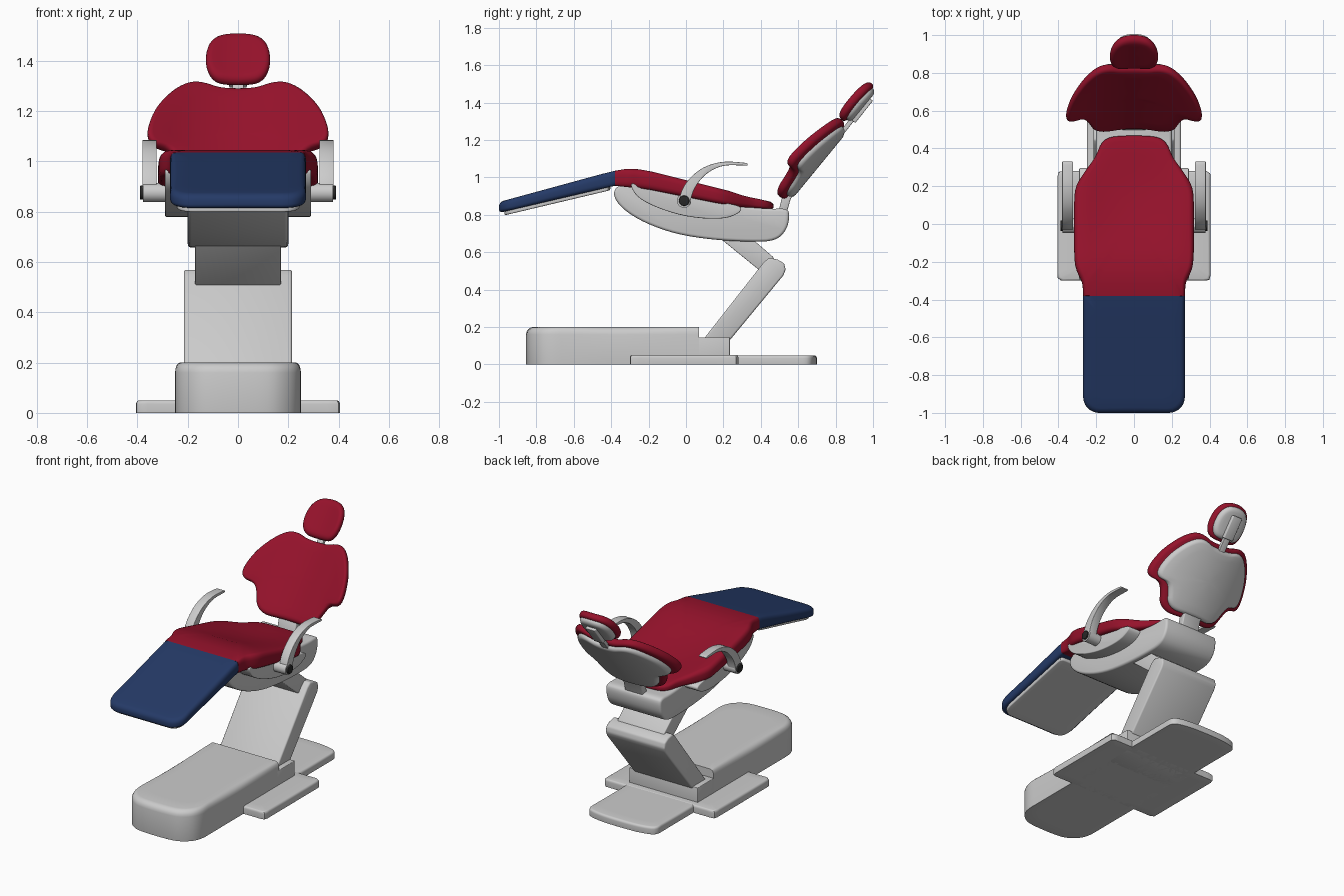
import bpy, bmesh, math
from mathutils import Vector

if "Cube" in bpy.data.objects:
    bpy.data.objects.remove(bpy.data.objects["Cube"])


def material(name, col):
    m = bpy.data.materials.new(name)
    m.diffuse_color = (*col, 1)
    m.use_nodes = True
    m.node_tree.nodes["Principled BSDF"].inputs["Base Color"].default_value = m.diffuse_color
    return m


RED = material("red", (0.30, 0.006, 0.024))
NAVY = material("navy", (0.018, 0.042, 0.135))
DARK = material("dark", (0.02, 0.02, 0.02))


def finish(name, bm, mat=None):
    bmesh.ops.recalc_face_normals(bm, faces=bm.faces[:])
    me = bpy.data.meshes.new(name)
    bm.to_mesh(me)
    bm.free()
    ob = bpy.data.objects.new(name, me)
    bpy.context.collection.objects.link(ob)
    if mat:
        me.materials.append(mat)
    bpy.ops.object.select_all(action='DESELECT')
    ob.select_set(True)
    bpy.context.view_layer.objects.active = ob
    bpy.ops.object.shade_smooth_by_angle(angle=math.radians(35))
    return ob


def chaikin(pts, n):
    for _ in range(n):
        pts = [q for a, b in zip(pts, pts[1:] + pts[:1])
               for q in (a * .75 + b * .25, a * .25 + b * .75)]
    return pts


def outline(half, count=112):
    """Mirror half an outline, round it and resample it evenly."""
    pts = [Vector(p) for p in half] + [Vector((-x, y)) for x, y in reversed(half)]
    pts = chaikin(pts, 3)
    seg = [(b - a).length for a, b in zip(pts, pts[1:] + pts[:1])]
    out, i, run = [], 0, 0.0
    for k in range(count):
        d = sum(seg) * k / count
        while run + seg[i] < d:
            run += seg[i]
            i += 1
        out.append(pts[i].lerp(pts[(i + 1) % len(pts)], (d - run) / max(seg[i], 1e-9)))
    return out


def pad(name, half, fmap, thick, r0, r1, mat=None, scale=1.0):
    """Rounded slab from a plan outline; fmap(u, v, h) bends it into place."""
    pts = outline(half)
    c = Vector((0, (min(p.y for p in pts) + max(p.y for p in pts)) / 2))
    arc = [math.pi / 2 * i / 4 for i in range(5)]
    inner = (.2, .4, .6, .8)
    rings = [(f, r0, 0) for f in inner]
    rings += [(1, r0 * (1 - math.sin(a)), r0 * (1 - math.cos(a))) for a in arc]
    rings += [(1, r1 * (1 - math.cos(a)), thick - r1 * (1 - math.sin(a))) for a in arc]
    rings += [(f, r1, thick) for f in reversed(inner)]
    bm = bmesh.new()
    rows = []
    for f, d, h in rings:
        row = []
        for p in pts:
            q = (p - c) * scale
            q = c + q * f * (1 - d / q.length)
            row.append(bm.verts.new(fmap(q.x, q.y, h / thick)))
        rows.append(row)
    n = len(pts)
    for a, b in zip(rows, rows[1:]):
        for i in range(n):
            j = (i + 1) % n
            bm.faces.new((a[i], a[j], b[j], b[i]))
    for row, h in ((rows[0], 0), (rows[-1], 1)):
        v = bm.verts.new(fmap(c.x, c.y, h))
        for i in range(n):
            bm.faces.new((row[i], row[(i + 1) % n], v))
    return finish(name, bm, mat)


def slab(name, prof, x0, x1, bevel=0.01, rounds=0, mat=None):
    """Side profile (y, z) extruded along x."""
    pts = chaikin([Vector(p) for p in prof], rounds)
    bm = bmesh.new()
    a = [bm.verts.new((x0, *p)) for p in pts]
    b = [bm.verts.new((x1, *p)) for p in pts]
    bm.faces.new(a)
    bm.faces.new(b[::-1])
    for i in range(len(pts)):
        j = (i + 1) % len(pts)
        bm.faces.new((a[i], b[i], b[j], a[j]))
    bmesh.ops.recalc_face_normals(bm, faces=bm.faces[:])
    if bevel:
        es = [e for e in bm.edges if e.calc_face_angle() > .6]
        bmesh.ops.bevel(bm, geom=es, offset=bevel, segments=3, profile=.5,
                        affect='EDGES', clamp_overlap=True)
    return finish(name, bm, mat)


def disc(y, z, r, n=32):
    return [(y + r * math.cos(2 * math.pi * i / n), z + r * math.sin(2 * math.pi * i / n)) for i in range(n)]


def lerp(table, t):
    for (a, u), (b, v) in zip(table, table[1:]):
        if t <= b:
            break
    return u + (v - u) * (t - a) / (b - a)


# floor base: rounded body, low rear block, side wings, rear plate
pad("base_body", [(.08, -.855), (.17, -.84), (.25, -.76), (.25, -.6), (.25, .05), (.25, .118), (.22, .12)],
    lambda x, y, h: (x, min(y, .07), .2 * h), .2, .001, .04)
slab("base_rear", [(.05, 0), (.235, 0), (.235, .145), (.05, .145)], -.25, .25, .004)
pad("base_wings", [(.36, -.30), (.395, -.30), (.405, -.29), (.405, -.25), (.405, .23), (.405, .27), (.395, .28), (.36, .28)],
    lambda x, y, h: (x, y, .05 * h), .05, .001, .015)
pad("rear_plate", [(.2, .1), (.25, .1), (.25, .15), (.25, .6), (.25, .66), (.20, .685), (.1, .70)],
    lambda x, y, h: (x, y, .048 * h), .048, .001, .015)

# folding lift arms
slab("lower_arm", [(.09, .13), (.235, .13), (.52, .475), (.533, .505), (.525, .54), (.49, .56),
                   (.445, .57), (.415, .545)], -.215, .215, .01)
slab("upper_arm", [(.15, .70), (.39, .505), (.43, .51), (.48, .54), (.465, .575), (.32, .70)], -.17, .17, .005)

# seat frame: central hull and wider side flange
slab("seat_hull", [(-.375, .95), (-.39, .90), (-.34, .83), (-.22, .755), (-.05, .695), (.15, .665), (.35, .655),
                   (.48, .66), (.54, .72), (.555, .80), (.54, .835), (.44, .83), (.25, .85), (0, .89),
                   (-.2, .94), (-.31, .97)], -.2, .2, .015, 2)
slab("seat_flange", [(-.30, .96), (-.26, .89), (-.14, .83), (.02, .785), (.2, .775), (.29, .81), (.30, .845),
                     (.2, .865), (0, .905), (-.2, .95), (-.28, .97)], -.29, .29, .012, 2)

# seat and leg cushions
TOP = [(-1, .868), (-.45, 1.018), (-.38, 1.035), (-.32, 1.045), (-.25, 1.043), (-.18, 1.03),
       (0, .985), (.2, .935), (.38, .892), (.47, .865)]
BOT = [(-1, .81), (-.38, .955), (-.2, .935), (0, .895), (.25, .845), (.47, .828)]


def seat_map(x, y, h):
    y = max(y, -.38)
    dish = .028 * max(0, 1 - (x / .26) ** 2) * max(0, math.sin(math.pi * min(1, max(0, (y + .15) / .6))))
    b, t = lerp(BOT, y), lerp(TOP, y) - dish
    return x, y, b + (t - b) * h


def leg_map(x, y, h):
    y = min(y, -.38)
    b, t = lerp(BOT, y), lerp(TOP, y)
    return x, y, b + (t - b) * h


pad("seat_cushion", [(.24, -.41), (.27, -.408), (.27, -.375), (.272, -.31), (.295, -.27), (.317, -.21), (.317, 0),
                     (.317, .15), (.305, .21), (.255, .285), (.2, .36), (.18, .42), (.14, .46), (.05, .468)],
    seat_map, .08, .025, .028, RED)
pad("leg_cushion", [(.14, -1), (.22, -1), (.27, -.95), (.27, -.86), (.27, -.40), (.27, -.352), (.24, -.35)],
    leg_map, .07, .022, .028, NAVY)
pad("leg_plate", [(.14, -.97), (.21, -.97), (.245, -.93), (.245, -.85), (.245, -.45), (.245, -.41), (.21, -.405)],
    lambda x, y, h: (x, y, .797 + (y + .97) * .237 + .022 * h), .022, .008, .004)


# backrest and headrest: pads on a leaning, wrapped surface, with shells behind
def lean(y0, z0, slope, k, t0, t):
    def f(x, z, h):
        d = t0 + t * h
        return x, y0 + (z - z0) * slope - k * x * x + .77 * d, z - .63 * d
    return f


BACK = [(.08, .91), (.16, .915), (.215, .95), (.235, 1.0), (.27, 1.06), (.345, 1.08), (.365, 1.125), (.34, 1.20),
        (.305, 1.25), (.25, 1.30), (.19, 1.328), (.13, 1.322), (.07, 1.30)]
HEAD = [(.04, 1.325), (.09, 1.335), (.12, 1.37), (.13, 1.42), (.12, 1.475), (.085, 1.51), (.03, 1.52)]
pad("backrest_cushion", BACK, lean(.485, .9, .82, .9, 0, .05), .05, .022, .018, RED)
pad("backrest_shell", BACK, lean(.485, .9, .82, .9, .045, .03), .03, .004, .022, scale=.89)
pad("headrest_cushion", HEAD, lean(.815, 1.33, .82, 1.6, 0, .05), .05, .026, .018, RED)
pad("headrest_shell", HEAD, lean(.815, 1.33, .82, 1.6, .045, .03), .03, .004, .024, scale=.86)

# spine, headrest post and bracket
slab("back_spine", [(.49, .80), (.535, .80), (.56, .885), (.805, 1.205), (.775, 1.225), (.515, .90)], -.065, .065, .006)
slab("headrest_post", [(.735, 1.13), (.752, 1.115), (.94, 1.355), (.92, 1.37)], -.022, .022, .003)
slab("headrest_bracket", [(.875, 1.315), (.905, 1.29), (1.0, 1.41), (.955, 1.435)], -.035, .035, .005)

# armrests with pivots and dark knobs
ARM = [(-.035, .85), (-.033, .905), (-.012, .955), (.03, 1.008), (.1, 1.06), (.2, 1.087), (.3, 1.08), (.33, 1.075),
       (.33, 1.062), (.3, 1.064), (.2, 1.066), (.12, 1.03), (.07, .98), (.04, .93), (.025, .88), (.022, .85)]
for side, s in (("right", 1), ("left", -1)):
    slab(side + "_armrest", ARM, s * .323, s * .38, .006, 2)
    slab(side + "_arm_pivot", disc(-.01, .875, .038), s * .25, s * .378, 0)
    slab(side + "_arm_knob", disc(-.01, .875, .028), s * .37, s * .39, .004, 0, DARK)
